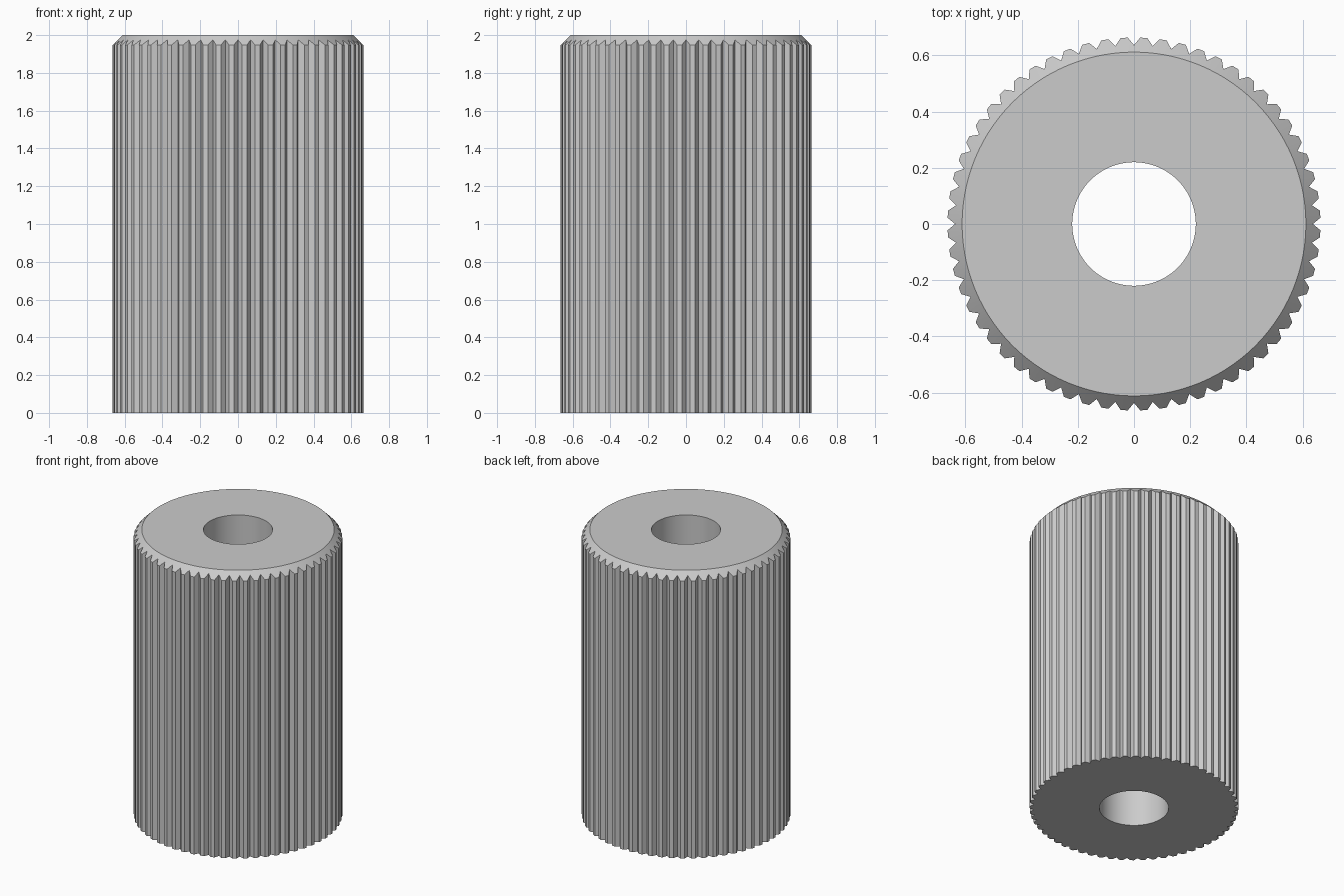
import bpy
import bmesh
from math import cos, sin, radians

cube = bpy.data.objects.get("Cube")
if cube:
    bpy.data.objects.remove(cube, do_unlink=True)

TEETH = 60
HEIGHT = 2.0
TIP_R, ROOT_R = 0.664, 0.637
TOP_R, BORE_R = 0.612, 0.22
TIP_HALF = 1.1  # half width of a flat tooth tip, degrees

# Tooth outline: sharp root, then the two corners of the flat tip
pitch = 360 / TEETH
outline = []
for i in range(TEETH):
    start = i * pitch
    outline += [(start, ROOT_R),
                (start + pitch / 2 - TIP_HALF, TIP_R),
                (start + pitch / 2 + TIP_HALF, TIP_R)]

bm = bmesh.new()


def ring(radius, height):
    """One loop of vertices; radius and height are functions of outline radius."""
    return [bm.verts.new((radius(r) * cos(radians(a)),
                          radius(r) * sin(radians(a)), height(r)))
            for a, r in outline]


def bridge(lower, upper):
    n = len(lower)
    for i in range(n):
        j = (i + 1) % n
        bm.faces.new((lower[i], lower[j], upper[j], upper[i]))


# Loops run up the toothed wall, over the chamfer and down the bore
loops = [
    ring(lambda r: r, lambda r: 0),
    ring(lambda r: r, lambda r: HEIGHT - (r - TOP_R)),
    ring(lambda r: TOP_R, lambda r: HEIGHT),
    ring(lambda r: BORE_R, lambda r: HEIGHT),
    ring(lambda r: BORE_R, lambda r: 0),
]
for k, loop in enumerate(loops):
    bridge(loop, loops[(k + 1) % len(loops)])
bmesh.ops.recalc_face_normals(bm, faces=bm.faces)

mesh = bpy.data.meshes.new("pulley_stock")
bm.to_mesh(mesh)
bm.free()
body = bpy.data.objects.new("toothed_cylinder", mesh)
bpy.context.collection.objects.link(body)

# Plain grey
grey = bpy.data.materials.new("light_grey")
grey.use_nodes = True
colour = (0.6, 0.6, 0.6, 1)
grey.diffuse_color = colour
grey.node_tree.nodes["Principled BSDF"].inputs["Base Color"].default_value = colour
mesh.materials.append(grey)

# Smooth bore and chamfer, crisp teeth
bpy.ops.object.select_all(action="DESELECT")
body.select_set(True)
bpy.context.view_layer.objects.active = body
bpy.ops.object.shade_smooth_by_angle(angle=radians(25))
